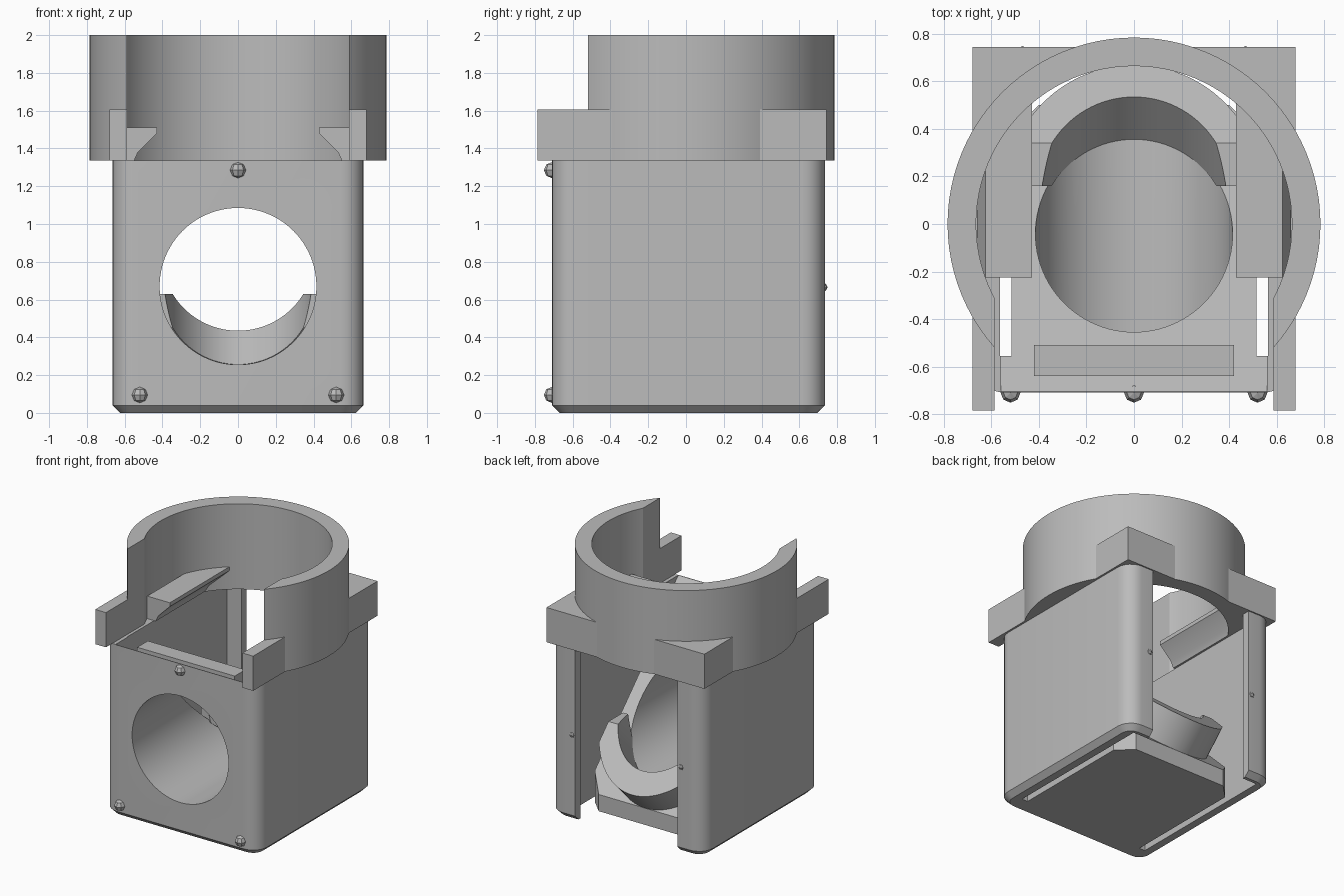
import bpy, bmesh, math
from mathutils import Matrix

cube = bpy.data.objects.get("Cube")
if cube:
    bpy.data.objects.remove(cube, do_unlink=True)

grey = bpy.data.materials.new("plain grey")
grey.use_nodes = True
COLOUR = (0.5, 0.5, 0.5, 1)
grey.diffuse_color = COLOUR
grey.node_tree.nodes["Principled BSDF"].inputs["Base Color"].default_value = COLOUR


def finish(name, bm):
    bmesh.ops.recalc_face_normals(bm, faces=bm.faces)
    mesh = bpy.data.meshes.new(name)
    bm.to_mesh(mesh)
    bm.free()
    ob = bpy.data.objects.new(name, mesh)
    bpy.context.collection.objects.link(ob)
    mesh.materials.append(grey)
    return ob


def box_mesh(x0, x1, y0, y1, z0, z1):
    bm = bmesh.new()
    bmesh.ops.create_cube(bm, size=1)
    for v in bm.verts:
        v.co = (x1 if v.co.x > 0 else x0, y1 if v.co.y > 0 else y0, z1 if v.co.z > 0 else z0)
    return bm


def box(name, *size):
    return finish(name, box_mesh(*size))


def prism(name, pts, axis, a, b):
    """Extrude a profile: pts are (y, z) along x, or (x, z) along y."""
    bm = bmesh.new()
    place = (lambda p, d: (d, p[0], p[1])) if axis == "x" else (lambda p, d: (p[0], d, p[1]))
    face = bm.faces.new([bm.verts.new(place(p, a)) for p in pts])
    moved = bmesh.ops.extrude_face_region(bm, geom=[face])["geom"]
    step = (b - a, 0, 0) if axis == "x" else (0, b - a, 0)
    bmesh.ops.translate(bm, verts=[g for g in moved if isinstance(g, bmesh.types.BMVert)], vec=step)
    return finish(name, bm)


def cylinder_mesh(r, a, b, segs=96):
    bm = bmesh.new()
    bmesh.ops.create_cone(bm, cap_ends=True, segments=segs, radius1=r, radius2=r, depth=b - a)
    bmesh.ops.translate(bm, verts=bm.verts, vec=(0, 0, (a + b) / 2))
    return bm


def cylinder(name, r, a, b):
    return finish(name, cylinder_mesh(r, a, b))


def bore_cutter():
    bm = cylinder_mesh(0.415, -2, 2)
    bm.transform(Matrix.Translation((0, 0, 0.67)) @ Matrix.Rotation(math.pi / 2, 4, "X"))
    return finish("cutter", bm)


def slanted_cylinder(name, r, a, b):
    # elliptical disc lying on the 45 degree seat, extruded along its normal
    bm = cylinder_mesh(r, a, b)
    for v in bm.verts:
        x, y, t = v.co
        v.co = (x, y - 0.04 + 0.17 * t, 0.67 - y + 0.17 * t)
    return finish(name, bm)


def combine(ob, other, operation="DIFFERENCE"):
    mod = ob.modifiers.new("cut", "BOOLEAN")
    mod.operation = operation
    mod.solver = "EXACT"
    mod.object = other
    bpy.context.view_layer.objects.active = ob
    bpy.ops.object.modifier_apply(modifier=mod.name)
    bpy.data.objects.remove(other, do_unlink=True)


parts = []

# Housing: rounded shell with a chamfered foot, open at the top and back
bm = box_mesh(-0.665, 0.665, -0.71, 0.735, 0, 1.335)
upright = [e for e in bm.edges if abs(e.verts[0].co.z - e.verts[1].co.z) > 1]
bmesh.ops.bevel(bm, geom=upright, offset=0.12, segments=6, profile=0.5, affect="EDGES")
foot = [e for e in bm.edges if all(v.co.z < 0.01 for v in e.verts)]
bmesh.ops.bevel(bm, geom=foot, offset=0.04, segments=1, affect="EDGES")
housing = finish("housing", bm)
combine(housing, box("cutter", -0.565, 0.565, -0.555, 0.67, -1, 3))
combine(housing, box("cutter", -0.44, 0.44, 0.4, 1, -1, 3))
combine(housing, prism("cutter", [(-0.76, 1.39), (-0.5, 1.13), (-0.5, 2), (-0.76, 2)], "x", -0.56, 0.56))
combine(housing, bore_cutter())
parts.append(housing)

# Slanted seat with the round bore and clipped back corners
seat = prism("slanted_seat", [(-0.57, 0), (-0.57, 1.2), (0.5, 0.13), (0.5, 0)], "x", -0.515, 0.515)
combine(seat, bore_cutter())
for s in (-1, 1):
    corner = box("cutter", -0.08, 0.08, -0.08, 0.08, -1, 3)
    corner.matrix_world = Matrix.Translation((s * 0.515, 0.5, 0)) @ Matrix.Rotation(math.pi / 4, 4, "Z")
    bpy.context.view_layer.update()
    combine(seat, corner)
parts.append(seat)

# Upper stop and lower curved cradle on the seat
parts.append(box("upper_stop", -0.42, 0.42, -0.64, -0.51, 1.12, 1.325))
cradle = slanted_cylinder("lower_cradle", 0.54, -0.05, 1)
combine(cradle, slanted_cylinder("cutter", 0.405, -0.5, 1.5))
combine(cradle, box("limit", -0.43, 0.43, 0.16, 1, 0.05, 0.63), "INTERSECT")
parts.append(cradle)

# Collar: open ring, with a square flange around its foot
for name, base in (("collar_ring", cylinder("collar", 0.785, 1.335, 2)),
                   ("corner_flange", box("flange", -0.68, 0.68, -0.785, 0.745, 1.335, 1.605))):
    base.name = name
    combine(base, cylinder("cutter", 0.665 if name == "collar_ring" else 0.7, 1, 3))
    combine(base, box("cutter", -0.588, 0.588, -1, -0.2, 1, 3))
    parts.append(base)

# Side rails inside the collar
rail = [(0.625, 1.51), (0.43, 1.51), (0.43, 1.48), (0.53, 1.38), (0.55, 1.335), (0.64, 1.335), (0.66, 1.4)]
for s, side in ((1, "left"), (-1, "right")):
    parts.append(prism(side + "_rail", [(s * x, z) for x, z in rail], "y", -0.225, 0.51))

# Small faceted locating pins, front and back
pins = [("top_pin", 0, -0.71, 1.285, 0.042), ("left_pin", 0.52, -0.71, 0.095, 0.042),
        ("right_pin", -0.52, -0.71, 0.095, 0.042),
        ("back_left_pin", 0.47, 0.725, 0.665, 0.024), ("back_right_pin", -0.47, 0.725, 0.665, 0.024)]
for name, x, y, z, r in pins:
    bm = bmesh.new()
    bmesh.ops.create_uvsphere(bm, u_segments=8, v_segments=4, radius=r,
                              matrix=Matrix.Translation((x, y, z)))
    finish(name, bm)

# Smooth the curved parts, keeping edges crisp
bpy.ops.object.select_all(action="DESELECT")
for ob in parts:
    ob.select_set(True)
bpy.context.view_layer.objects.active = parts[0]
bpy.ops.object.shade_smooth_by_angle(angle=math.radians(25))
